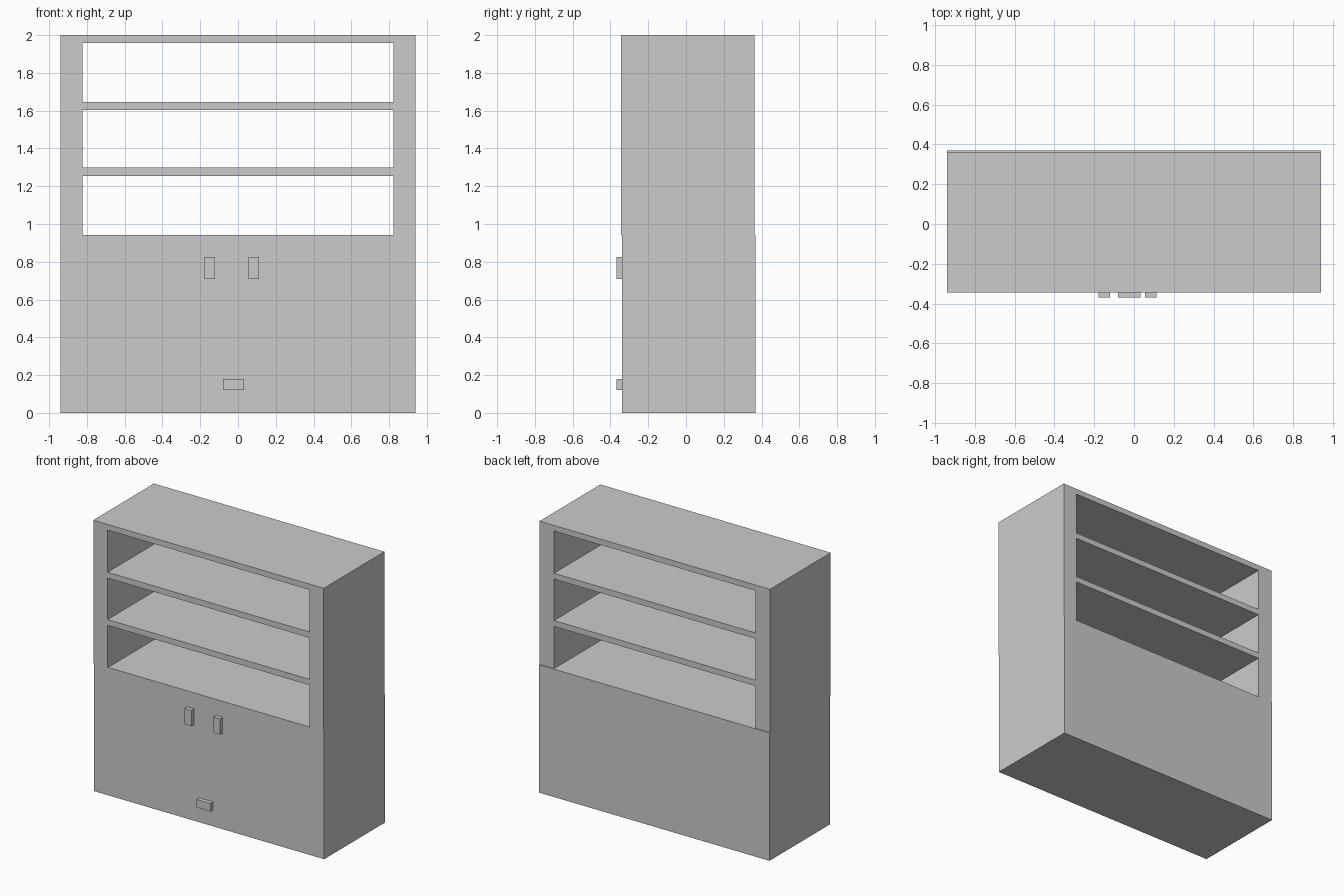
import bpy

if "Cube" in bpy.data.objects:
    bpy.data.objects.remove(bpy.data.objects["Cube"])


def box(name, x, y, z):
    """Box from (min, max) ranges on each axis."""
    bpy.ops.mesh.primitive_cube_add(size=1, location=[sum(r) / 2 for r in (x, y, z)])
    ob = bpy.context.object
    ob.name = name
    ob.scale = [r[1] - r[0] for r in (x, y, z)]
    bpy.ops.object.transform_apply(location=False, rotation=False, scale=True)
    return ob


W = 0.94
FRONT, BACK = -0.338, 0.369
SPLIT = 0.943

# Closed lower cabinet
box("lower_cabinet", (-W, W), (FRONT, BACK), (0, SPLIT))

# Open upper shelving: one block with three openings cut right through
shelving = box("upper_shelving", (-W, W), (-0.344, 0.363), (SPLIT, 2))
openings = [(0.90, 1.255), (1.298, 1.604), (1.647, 1.958)]
for i, z in enumerate(openings):
    cutter = box(f"opening_cutter_{i + 1}", (-0.823, 0.823), (-0.6, 0.6), z)
    cutter.hide_render = True
    cutter.hide_set(True)
    cut = shelving.modifiers.new(f"opening_{i + 1}", 'BOOLEAN')
    cut.operation = 'DIFFERENCE'
    cut.solver = 'EXACT'
    cut.object = cutter

# Door handles and drawer handle
for name, x, z in [
    ("left_door_handle", (-0.179, -0.121), (0.709, 0.825)),
    ("right_door_handle", (0.056, 0.112), (0.709, 0.825)),
    ("drawer_handle", (-0.08, 0.033), (0.121, 0.18)),
]:
    box(name, x, (-0.369, FRONT), z)
